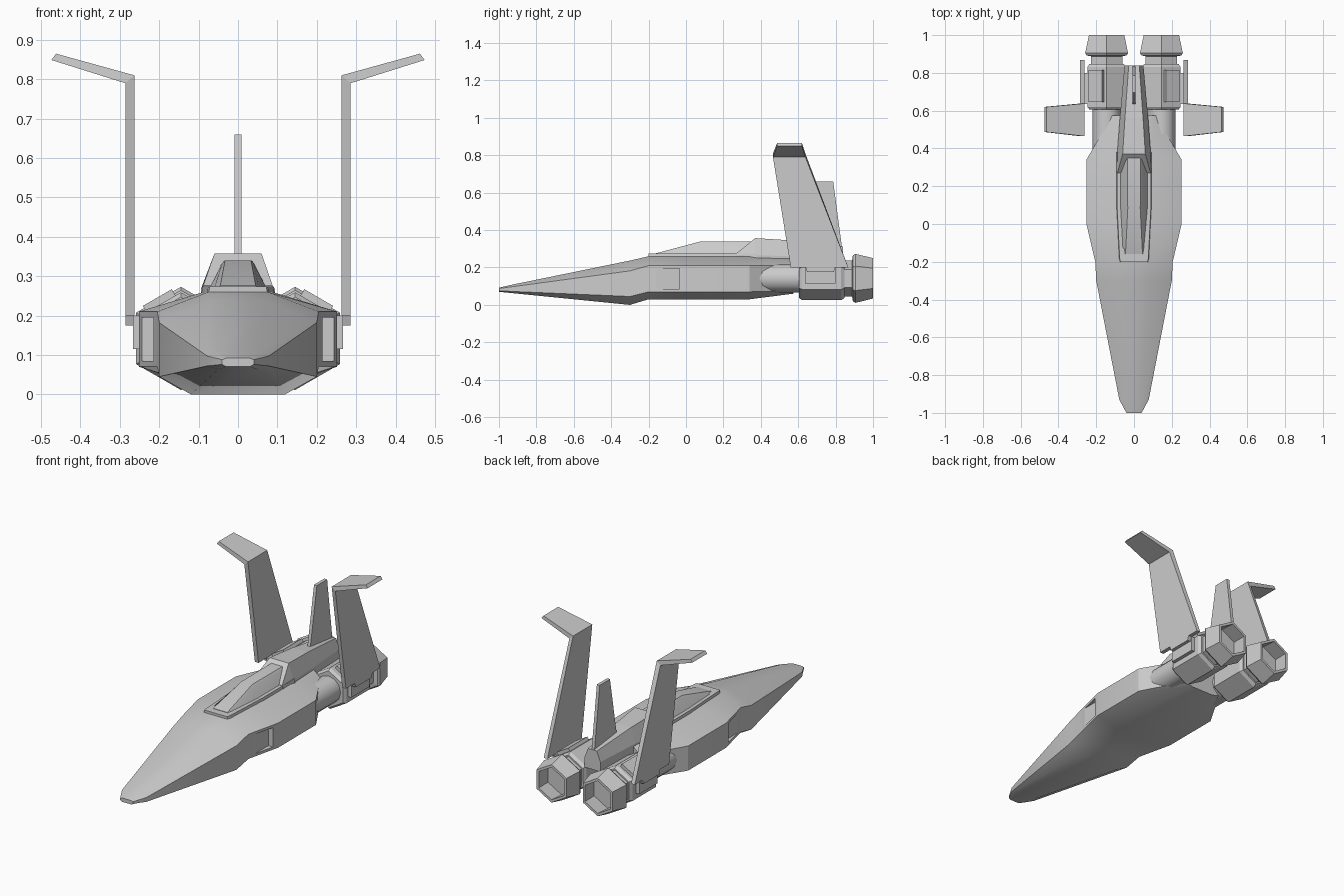
import bpy, bmesh, math
from mathutils import Matrix

if "Cube" in bpy.data.objects:
    bpy.data.objects.remove(bpy.data.objects["Cube"])


def finish(name, bm, smooth=None):
    bmesh.ops.recalc_face_normals(bm, faces=bm.faces)
    me = bpy.data.meshes.new(name)
    bm.to_mesh(me)
    bm.free()
    ob = bpy.data.objects.new(name, me)
    bpy.context.collection.objects.link(ob)
    if smooth:
        me.shade_smooth()
        me.set_sharp_from_angle(angle=math.radians(smooth))
    return ob


def loft(name, rings, smooth=None):
    """Skin a list of equal-length point rings and cap both ends."""
    bm = bmesh.new()
    vs = [[bm.verts.new(p) for p in r] for r in rings]
    n = len(rings[0])
    for a, b in zip(vs, vs[1:]):
        for i in range(n):
            bm.faces.new((a[i], a[(i + 1) % n], b[(i + 1) % n], b[i]))
    bm.faces.new(vs[0])
    bm.faces.new(vs[-1])
    return finish(name, bm, smooth)


def turned(name, cx, cz, profile, sides, smooth=None):
    """Polygonal tube along y from (y, radius) pairs, a corner pointing up."""
    ang = [math.pi / 2 + i * math.tau / sides for i in range(sides)]
    return loft(name, [[(cx + r * math.cos(a), y, cz + r * math.sin(a)) for a in ang]
                       for y, r in profile], smooth)


def box(name, center, size, roll=0):
    bm = bmesh.new()
    m = Matrix.Translation(center) @ Matrix.Rotation(roll, 4, 'Y') @ Matrix.Diagonal((*size, 1))
    bmesh.ops.create_cube(bm, size=1, matrix=m)
    return finish(name, bm)


def mirrored(half):
    return half + [(-x, y, z) for x, y, z in reversed(half)]


# Fuselage: y, top half width, top z, side half width, upper z, lower z, bottom half width, bottom z
sections = [
    (-1.0, .03, .092, .04, .088, .076, .03, .070),
    (-.93, .05, .108, .078, .097, .072, .05, .063),
    (-.30, .07, .237, .200, .182, .045, .12, 0),
    (-.20, .075, .26, .205, .21, .07, .12, .03),
    (0, .08, .262, .252, .21, .07, .13, .03),
    (.34, .08, .262, .252, .21, .07, .13, .03),
    (.575, .07, .25, .115, .21, .075, .07, .06)]
fuselage = loft("fuselage", [mirrored([(wt, y, zt), (ws, y, zu), (ws, y, zl), (wb, y, zb)])
                             for y, wt, zt, ws, zu, zl, wb, zb in sections], 30)

# Side intakes cut into the slanted flanks
for s in (1, -1):
    cutter = box("intake_cutter", (s * .26, -.11, .14), (.09, .15, .11))
    cutter.hide_render = True
    cutter.hide_set(True)
    mod = fuselage.modifiers.new("intake", 'BOOLEAN')
    mod.operation = 'DIFFERENCE'
    mod.object = cutter
    mod.solver = 'EXACT'

# Cockpit frame and faceted canopy
loft("canopy_frame", [mirrored([(a, y, .274), (a + .004, y, .25)])
                      for y, a in ((-.2, .072), (-.18, .076), (.1, .09), (.38, .09))])
loft("canopy", [mirrored([(t, y, z), (t + .008, y, z - .01), (b, y, .265)])
                for y, t, z, b in ((-.16, .045, .276, .062), (.08, .033, .34, .075),
                                   (.38, .035, .34, .075))], 30)

# Dorsal spine with sloped front, narrowing to the tail
loft("dorsal_spine", [mirrored([(t, y, zt), (b, y, zm), (b, y, zb)])
                      for y, t, zt, b, zm, zb in ((.27, .088, .276, .094, .268, .245),
                                                  (.37, .06, .357, .089, .266, .24),
                                                  (.56, .048, .345, .075, .26, .2),
                                                  (.84, .028, .312, .05, .255, .2))])

# Central tail fin
loft("center_fin", [[(x, .63, .30), (x, .695, .66), (x, .787, .66), (x, .835, .30)]
                    for x in (-.009, .009)])

for s, side in ((1, "right"), (-1, "left")):
    cx, cz = s * .145, .142
    # Engine: round front tube, hexagonal body, hollow hexagonal nozzle
    turned("engine_tube_" + side, cx, cz, [(.38, .076), (.62, .076)], 12, 40)
    turned("engine_body_" + side, cx, cz,
           [(.605, .105), (.62, .117), (.83, .117), (.848, .105)], 6)
    turned("nozzle_" + side, cx, cz,
           [(.84, .096), (.888, .096), (.892, .122), (.905, .131),
            (1.0, .108), (1.0, .092), (.91, .098)], 6)
    # Raised panel on the upper outer facet and the fin mount
    box("engine_panel_" + side, (cx + s * .055, .73, cz + .095), (.085, .17, .02),
        s * math.radians(30))
    box("fin_mount_" + side, (s * .252, .718, .158), (.03, .165, .085))
    # Tall side fin with a canted tip
    blade = [(.64, .2), (.648, .175), (.79, .175), (.798, .2), (.868, .2)]
    loft("side_fin_" + side, [[(s * x, y, z) for y, z in
                               [(.56, .2)] + blade + [(.638, top), (.465, top)]]
                              for x, top in ((.263, .81), (.286, .79))])
    loft("fin_tip_" + side, [[(s * x0, y0, z0), (s * x0, y1, z0), (s * x1, y1, z1), (s * x1, y0, z1)]
                             for x0, z0, x1, z1, y0, y1 in ((.263, .81, .286, .79, .465, .638),
                                                            (.462, .865, .474, .849, .487, .62))])
